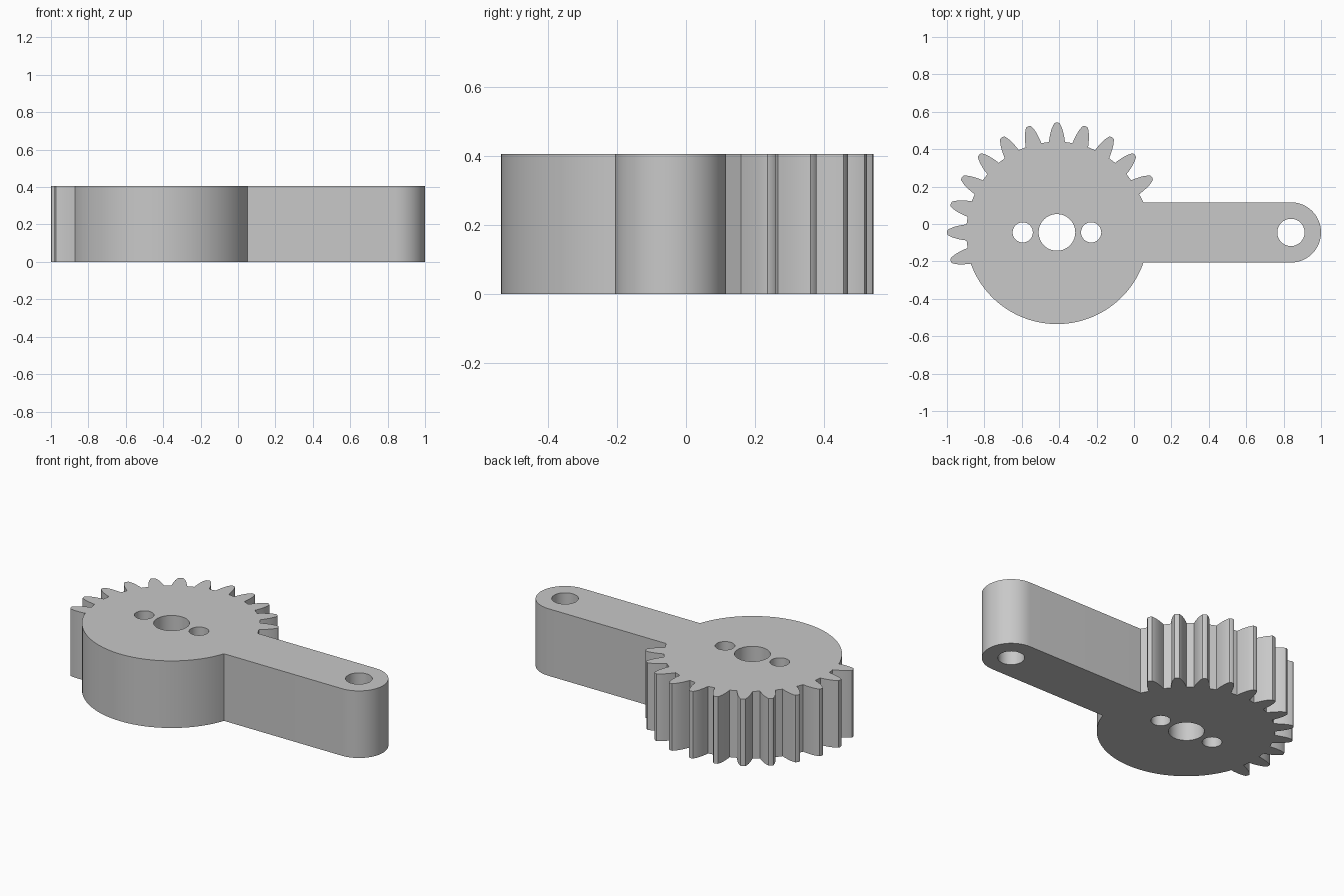
import bpy, bmesh, math
from mathutils import Vector

if "Cube" in bpy.data.objects:
    bpy.data.objects.remove(bpy.data.objects["Cube"], do_unlink=True)

HEIGHT = 0.405
HUB = Vector((-0.412, -0.045))
ARM_END = Vector((0.839, -0.045))
DISC_R, ARM_R = 0.49, 0.161


def polar(center, radius, degrees):
    a = math.radians(degrees)
    return center + Vector((math.cos(a), math.sin(a))) * radius


def arc(center, radius, start, end, steps):
    return [polar(center, radius, start + (end - start) * i / steps) for i in range(steps + 1)]


def circle(center, radius):
    return arc(center, radius, 0, 360, 64)[:-1]


def tooth(degrees):
    # Bulging flanks: distance from the hub and half width
    flank = [(0.483, 0.043), (0.505, 0.040), (0.53, 0.035), (0.555, 0.028),
             (0.575, 0.019), (0.585, 0.013)]
    a = math.radians(degrees)
    out, side = Vector((math.cos(a), math.sin(a))), Vector((-math.sin(a), math.cos(a)))
    points = [HUB + out * r - side * w for r, w in flank]
    points.append(HUB + out * 0.588)
    points += [HUB + out * r + side * w for r, w in reversed(flank)]
    return points


# Outline: rounded arm end, toothed part of the gear, plain part of the disc
join = math.degrees(math.asin(ARM_R / DISC_R))
outline = arc(ARM_END, ARM_R, -90, 90, 32)
outline.append(polar(HUB, DISC_R, join))
for k in range(12):
    outline += tooth(30 + 15 * k)
outline += arc(HUB, DISC_R, 200.4, 360 - join, 64)

# Shaft hole, two screw holes and the arm pivot hole
holes = [circle(HUB, 0.098), circle(ARM_END, 0.073)]
holes += [circle(HUB + Vector((s * 0.183, 0)), 0.054) for s in (-1, 1)]

# Filled flat curve, extruded to the full height
curve = bpy.data.curves.new("gear_arm", "CURVE")
curve.dimensions = '2D'
curve.fill_mode = 'BOTH'
curve.extrude = HEIGHT / 2
for loop in [outline] + holes:
    spline = curve.splines.new('POLY')
    spline.points.add(len(loop) - 1)
    for point, p in zip(spline.points, loop):
        point.co = (p.x, p.y, 0, 1)
    spline.use_cyclic_u = True

gear_arm = bpy.data.objects.new("gear_arm", curve)
bpy.context.collection.objects.link(gear_arm)
bpy.ops.object.select_all(action='DESELECT')
gear_arm.select_set(True)
bpy.context.view_layer.objects.active = gear_arm
bpy.ops.object.convert(target='MESH')
gear_arm = bpy.context.object

# Weld caps to walls and stand the part on the ground
bm = bmesh.new()
bm.from_mesh(gear_arm.data)
bmesh.ops.remove_doubles(bm, verts=bm.verts, dist=0.0001)
bmesh.ops.translate(bm, verts=bm.verts, vec=(0, 0, HEIGHT / 2))
bmesh.ops.recalc_face_normals(bm, faces=bm.faces)
bm.to_mesh(gear_arm.data)
bm.free()
bpy.ops.object.shade_smooth_by_angle(angle=math.radians(30))

# Plain grey
grey = bpy.data.materials.new("light_grey")
grey.use_nodes = True
colour = (0.58, 0.58, 0.58, 1)
grey.diffuse_color = colour
grey.node_tree.nodes["Principled BSDF"].inputs["Base Color"].default_value = colour
gear_arm.data.materials.clear()
gear_arm.data.materials.append(grey)
